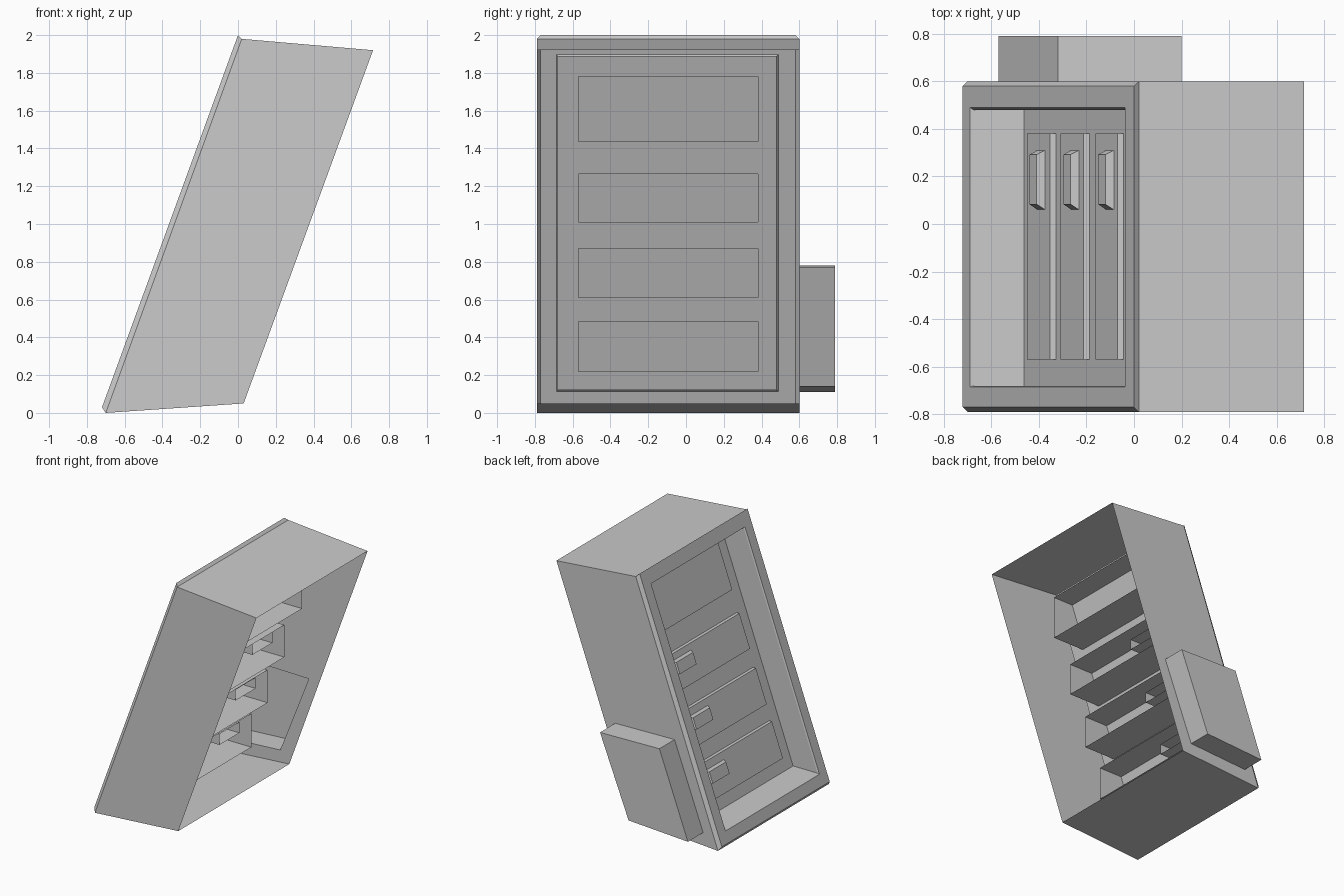
import bpy, bmesh

if "Cube" in bpy.data.objects:
    bpy.data.objects.remove(bpy.data.objects["Cube"])


def face_x(z):
    """x of the slanted outer face at height z"""
    return -0.72 + (z - 0.03) * 0.72 / 1.97


def slant(y0, y1, z0, z1, off):
    """rectangle parallel to the slanted face, shifted by off along x"""
    a, b = face_x(z0) + off, face_x(z1) + off
    return [(a, y0, z0), (a, y1, z0), (b, y1, z1), (b, y0, z1)]


def upright(y0, y1, z0, z1, x):
    return [(x, y0, z0), (x, y1, z0), (x, y1, z1), (x, y0, z1)]


def build(name, chains, quads=()):
    """chains: (list of 4-point rings, cap last, {(ring, side)} to leave open)"""
    bm = bmesh.new()
    for rings, cap, skip in chains:
        vs = [[bm.verts.new(p) for p in r] for r in rings]
        for k in range(len(vs) - 1):
            for i in range(4):
                if (k, i) not in skip:
                    j = (i + 1) % 4
                    bm.faces.new((vs[k][i], vs[k][j], vs[k + 1][j], vs[k + 1][i]))
        if cap:
            bm.faces.new(vs[-1])
    for q in quads:
        bm.faces.new([bm.verts.new(p) for p in q])
    bmesh.ops.remove_doubles(bm, verts=bm.verts, dist=1e-5)
    bmesh.ops.recalc_face_normals(bm, faces=bm.faces)
    me = bpy.data.meshes.new(name)
    bm.to_mesh(me)
    bm.free()
    ob = bpy.data.objects.new(name, me)
    bpy.context.collection.objects.link(ob)
    return ob


def sloped(y0, y1, bottom, top):
    (a, za), (b, zb) = bottom, top
    return [(a, y0, za), (a, y1, za), (b, y1, zb), (b, y0, zb)]


# Leaning shell, open at the back, with chamfered rim and recess
back = sloped(-0.79, 0.60, (0.03, 0.05), (0.715, 1.92))
rim = sloped(-0.79, 0.60, (-0.70, 0.0), (0.02, 1.98))
shell = [back, rim,
         slant(-0.77, 0.58, 0.03, 2.0, 0),
         slant(-0.685, 0.49, 0.113, 1.897, 0),
         slant(-0.68, 0.48, 0.12, 1.89, 0.012),
         slant(-0.68, 0.48, 0.12, 1.89, 0.225)]

# Side box, hollow through the wall
outline = [(-0.05, 0.14), (0.20, 0.77), (-0.32, 0.78), (-0.57, 0.11)]
wall = [back[1], back[2], rim[2], rim[1]]
box_base = [(x, 0.60, z) for x, z in outline]
box_end = [(x, 0.79, z) for x, z in outline]
build("cabinet_shell", [(shell, False, {(0, 1)}),
                        ([wall, box_base, box_end], True, ())])

# Recessed panel with drawer openings
drawers = [(0.22, 0.485), (0.61, 0.87), (1.01, 1.265), (1.436, 1.78)]
Y0, Y1 = -0.57, 0.38
levels = [0.12] + [z for d in drawers for z in d] + [1.89]
strips = [slant(-0.68, Y0, 0.12, 1.89, 0.225), slant(Y1, 0.48, 0.12, 1.89, 0.225)]
strips += [slant(Y0, Y1, levels[i], levels[i + 1], 0.225)
           for i in range(0, len(levels), 2)]
build("drawer_panel", [], strips)

# Drawers open at the back; the lower three carry handles
for n, (z0, z1) in enumerate(drawers):
    end = face_x(z0) + 0.225 + 0.277
    build(f"drawer_{n + 1}", [([upright(Y0, Y1, z0, z1, end),
                                slant(Y0, Y1, z0, z1, 0.20)], True, ())])
    if n < 3:
        h0, h1 = z0 + 0.125, z0 + 0.21
        build(f"handle_{n + 1}", [([upright(0.06, 0.31, h0, h1, face_x(h0) + 0.40),
                                    slant(0.06, 0.31, h0, h1, 0.20),
                                    slant(0.083, 0.292, h0, h1, 0.165)], True, ())])
